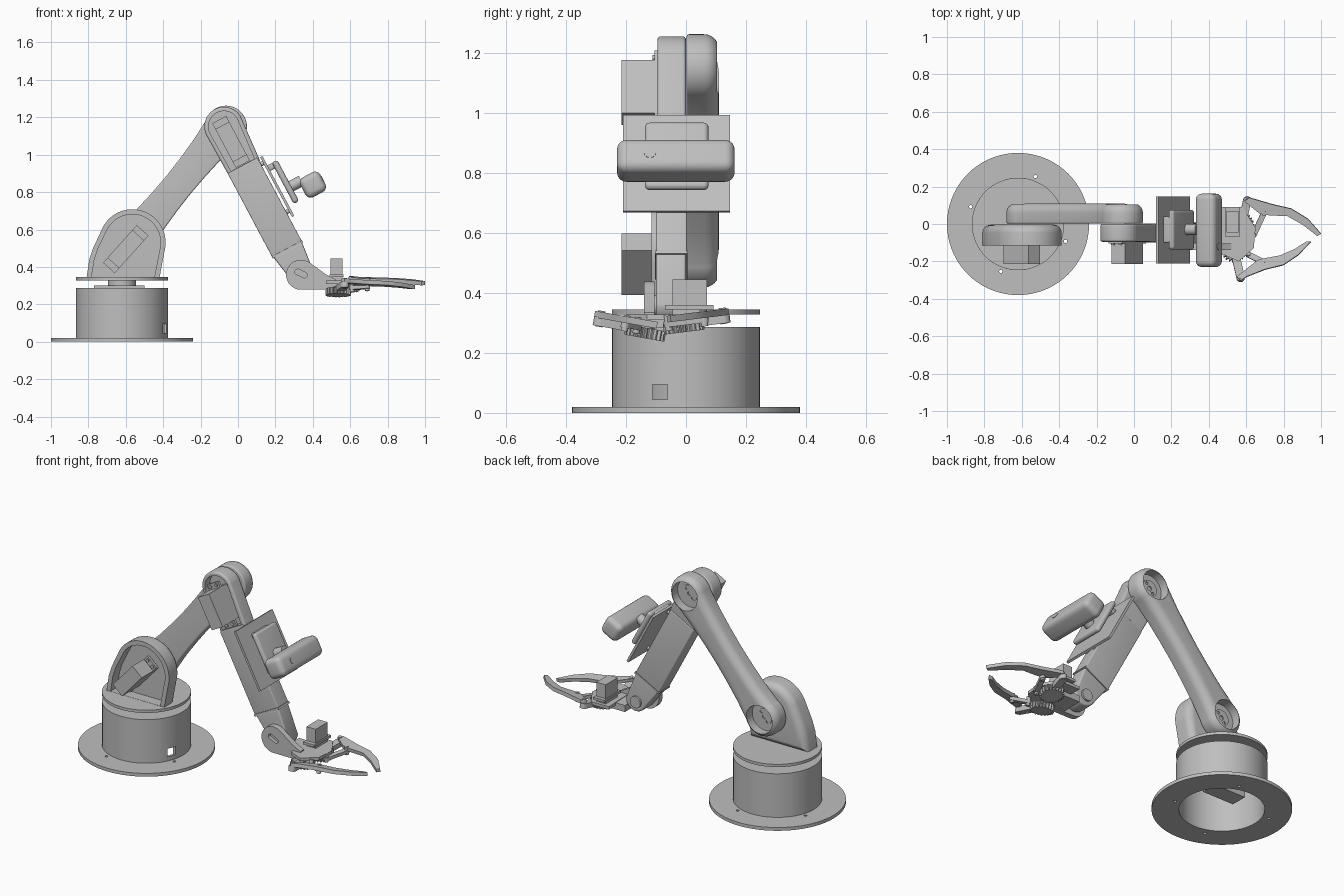
import bpy, bmesh
from math import sin, cos, pi, radians
from mathutils import Matrix, Vector

if "Cube" in bpy.data.objects:
    bpy.data.objects.remove(bpy.data.objects["Cube"])

grey = bpy.data.materials.new("plain grey")
grey.use_nodes = True
grey.diffuse_color = (0.52, 0.52, 0.52, 1)
grey.node_tree.nodes["Principled BSDF"].inputs["Base Color"].default_value = (0.52, 0.52, 0.52, 1)


def frame(x, y, z, pitch=0, roll=0):
    return (Matrix.Translation((x, y, z)) @ Matrix.Rotation(radians(pitch), 4, 'Y')
            @ Matrix.Rotation(radians(roll), 4, 'X'))


WORLD = frame(0, 0, 0)
ARM = frame(-0.57, 0, 0.53, -50.8)       # shoulder joint, x along the upper arm
FORE = frame(-0.075, 0, 1.15, 62)        # elbow joint, x along the forearm
BASE = frame(-0.62, 0, 0)


def add(name, bm, at):
    bm.transform(at)
    bmesh.ops.recalc_face_normals(bm, faces=bm.faces)
    mesh = bpy.data.meshes.new(name)
    bm.to_mesh(mesh)
    bm.free()
    mesh.materials.append(grey)
    mesh.shade_smooth()
    mesh.set_sharp_from_angle(angle=radians(28))
    ob = bpy.data.objects.new(name, mesh)
    bpy.context.scene.collection.objects.link(ob)
    return ob


def prism(name, pts, lo, hi, at=WORLD, axis=1, bev_lo=0, bev_hi=0):
    """Extrude an outline along y (axis 1) or z (axis 2), rounding either cap."""
    bm = bmesh.new()
    verts = [bm.verts.new((p, lo, q) if axis == 1 else (p, q, lo)) for p, q in pts]
    face = bm.faces.new(verts)
    new = bmesh.ops.extrude_face_region(bm, geom=[face])["geom"]
    shift = Vector((0, 0, 0))
    shift[axis] = hi - lo
    bmesh.ops.translate(bm, vec=shift, verts=[v for v in new if isinstance(v, bmesh.types.BMVert)])
    for level, width in ((lo, bev_lo), (hi, bev_hi)):
        if width:
            edges = [e for e in bm.edges if all(abs(v.co[axis] - level) < 1e-5 for v in e.verts)]
            bmesh.ops.bevel(bm, geom=edges, offset=width, segments=6, profile=0.5,
                            affect='EDGES', clamp_overlap=False)
    return add(name, bm, at)


def arc(cx, cy, r, start=0, end=360, n=40):
    full = end - start == 360
    return [(cx + r * cos(radians(start + (end - start) * i / (n if full else n - 1))),
             cy + r * sin(radians(start + (end - start) * i / (n if full else n - 1))))
            for i in range(n)]


def disc(name, x, y, r, lo, hi, at=WORLD, axis=1, n=40, **kw):
    return prism(name, arc(x, y, r, n=n), lo, hi, at, axis, **kw)


def box(name, x, y, z, at=WORLD, bevel=0):
    """Box from three (low, high) ranges."""
    bm = bmesh.new()
    bmesh.ops.create_cube(bm, size=1)
    for v in bm.verts:
        v.co = [lo if c < 0 else hi for c, (lo, hi) in zip(v.co, (x, y, z))]
    if bevel:
        bmesh.ops.bevel(bm, geom=bm.edges[:], offset=bevel, segments=5, profile=0.5, affect='EDGES')
    return add(name, bm, at)


def cut(ob, *cutters):
    for c in cutters:
        mod = ob.modifiers.new("cut", 'BOOLEAN')
        mod.operation, mod.solver, mod.object = 'DIFFERENCE', 'EXACT', c
    bpy.context.view_layer.update()
    mesh = bpy.data.meshes.new_from_object(ob.evaluated_get(bpy.context.evaluated_depsgraph_get()))
    ob.modifiers.clear()
    ob.data = mesh
    mesh.set_sharp_from_angle(angle=radians(28))
    for c in cutters:
        bpy.data.objects.remove(c)


def servo(name, at):
    """Joint motor: body, mounting ears and screws."""
    box(name + "_body", (-0.1, 0.1), (-0.215, -0.03), (-0.042, 0.042), at)
    box(name + "_ears", (-0.135, 0.135), (-0.105, -0.09), (-0.042, 0.042), at)
    for x in (-0.118, 0.118):
        for z in (-0.022, 0.022):
            disc(name + "_screw", x, z, 0.01, -0.112, -0.1, at, n=12)


# Base: flange, hollow drum with closed top, motor and turntable
flange = disc("base_flange", 0, 0, 0.38, 0, 0.02, BASE, 2, 72)
holes = [disc("hole", 0.27 * cos(radians(a)), 0.27 * sin(radians(a)), 0.009, -0.1, 0.1, BASE, 2, 12)
         for a in (70, 160, 250, 340)]
cut(flange, disc("hole", 0, 0, 0.232, -0.1, 0.1, BASE, 2, 48), *holes)
drum = disc("base_drum", 0, 0, 0.247, 0.02, 0.287, BASE, 2, 48)
cut(drum, disc("hole", 0, 0, 0.232, -0.1, 0.27, BASE, 2, 48),
    box("hole", (-0.5, -0.3), (-0.112, -0.062), (0.045, 0.095)))
box("base_motor", (-0.74, -0.53), (-0.05, 0.05), (0.1, 0.3))
box("base_motor_ears", (-0.77, -0.5), (-0.05, 0.05), (0.285, 0.3))
disc("base_spindle", 0.0, 0, 0.075, 0.3, 0.328, BASE, 2)
disc("turntable", 0, 0, 0.247, 0.328, 0.345, BASE, 2, 64)


# Shoulder bracket: rounded shell open to the front
def shoulder_outline(d, bottom):
    return ([(-0.42 - d, bottom)] + arc(-0.565, 0.53, 0.178 - d, -15, 152)
            + [(-0.775 + d, 0.5), (-0.795 + d, 0.44), (-0.81 + d, bottom)])


shoulder = prism("shoulder_bracket", shoulder_outline(0, 0.34), -0.115, -0.003, bev_hi=0.045)
cut(shoulder, prism("hole", shoulder_outline(0.027, 0.346), -0.2, -0.05))
servo("shoulder_motor", frame(-0.6, 0, 0.495, -48))

# Upper arm: waisted link with a dished horn at each end
L = 0.8
half = [(0.64, 0.09), (0.52, 0.083), (0.4, 0.08), (0.28, 0.083), (0.16, 0.09)]
outline = (arc(L, 0, 0.112, -112, 112) + half + arc(0, 0, 0.112, 68, 292)
           + [(x, -z) for x, z in reversed(half)])
arm = prism("upper_arm", outline, 0.002, 0.11, ARM, bev_lo=0.008, bev_hi=0.05)
cut(arm, *[disc("hole", x, 0, 0.086, 0.05, 0.2, ARM) for x in (0, L)])
for x in (0, L):
    horn = disc("arm_horn", x, 0, 0.05, 0.045, 0.056, ARM)
    cut(horn, *[disc("hole", x + dx, 0, r, 0.04, 0.07, ARM, n=16)
                for dx, r in ((-0.033, 0.009), (0, 0.014), (0.033, 0.009))])


# Forearm: recessed elbow shell, box section, cap and tapered wrist end
def elbow_outline(d):
    return arc(0, 0, 0.105 - d, 95, 265) + [(0.25 - d, -0.1 + d), (0.25 - d, 0.085 - d)]


elbow = prism("elbow_shell", elbow_outline(0), -0.095, 0, FORE, bev_lo=0.012, bev_hi=0.012)
cut(elbow, prism("hole", elbow_outline(0.022), -0.2, -0.045, FORE))
servo("elbow_motor", FORE @ frame(0.09, 0, -0.005))
box("forearm_box", (0.23, 0.735), (-0.1, 0.003), (-0.1, 0.08), FORE, 0.006)
box("forearm_cap", (0.733, 0.745), (-0.103, 0.005), (-0.102, 0.083), FORE)
prism("wrist_link", [(0.74, -0.095), (0.74, 0.078)] + arc(0.89, 0, 0.068, 60, -80, 20),
      -0.1, 0, FORE, bev_lo=0.01, bev_hi=0.01)

# Circuit board on posts, with the camera stand and camera
box("board_plate", (0.235, 0.597), (-0.21, 0.147), (0.094, 0.108), FORE)
for u in (0.27, 0.56):
    for y in (-0.08, -0.02):
        disc("board_post", u, y, 0.012, 0.078, 0.096, FORE, 2, 12)
box("camera_stand", (0.29, 0.54), (-0.137, 0.075), (0.135, 0.168), FORE, 0.016)
box("camera_stand_leg", (0.292, 0.325), (-0.1, 0.04), (0.105, 0.15), FORE, 0.008)
disc("camera_stem", 0.45, -0.03, 0.03, 0.16, 0.23, FORE, 2, 24)
camera = box("camera_body", (0.437, 0.557), (-0.23, 0.162), (0.214, 0.334), FORE, 0.032)
disc("camera_lens", 0.497, -0.12, 0.02, 0.33, 0.336, FORE, 2, 24)

# Wrist bracket: slotted side plate, rear plate and joint block
plate_outline = arc(0.337, 0.358, 0.08, 55, 270, 30) + [(0.49, 0.278), (0.52, 0.3), (0.52, 0.335), (0.47, 0.36)]
plate = prism("wrist_side_plate", plate_outline, -0.14, -0.105)
cut(plate, prism("hole", arc(0.02, 0, 0.015, -90, 90, 12) + arc(-0.02, 0, 0.015, 90, 270, 12),
                 -0.2, -0.12, frame(0.337, 0, 0.365, 25)))
box("wrist_block", (0.4, 0.53), (-0.14, 0.02), (0.285, 0.325))
disc("wrist_pin", 0.337, 0.358, 0.035, -0.11, 0.012)

# Gripper: deck, motor, gears, arms, links and jaws
deck = [(0.46, 0.09), (0.58, 0.09), (0.65, -0.02), (0.64, -0.13), (0.56, -0.2), (0.47, -0.16)]
prism("gripper_deck", deck, 0.31, 0.328, axis=2)
box("gripper_motor", (0.495, 0.558), (-0.045, 0.07), (0.32, 0.445))
box("gripper_motor_ears", (0.49, 0.565), (-0.07, 0.092), (0.345, 0.36))


def bar(name, a, b, w, lo, hi, at):
    """Round-ended flat bar between two points."""
    a, b = Vector(a), Vector(b)
    ang = (b - a).to_3d().to_track_quat('X', 'Z').to_euler().z * 180 / pi
    prism(name, arc(*b, w, ang - 90, ang + 90, 10) + arc(*a, w, ang + 90, ang + 270, 10), lo, hi, at, 2)


def gear(name, x, y, r, lo, hi, at, teeth=22):
    pts = []
    for i in range(teeth * 4):
        a, rad = 2 * pi * i / teeth / 4, r if i % 4 < 2 else r * 0.84
        pts.append((x + rad * cos(a), y + rad * sin(a)))
    prism(name, pts, lo, hi, at, 2)


jaws = {
    "left": (frame(0, 0, 0.305, 0, 7), (0.575, -0.01), (0.605, 0.125), (0.64, -0.06), (0.695, 0.06),
             [(0.59, 0.125), (0.615, 0.145), (0.74, 0.108), (0.84, 0.085), (0.93, 0.03), (1.0, -0.05),
              (0.98, -0.062), (0.9, 0), (0.82, 0.045), (0.72, 0.05), (0.67, 0.06)]),
    "right": (frame(0, 0, 0.26, 0, -10), (0.535, -0.135), (0.57, -0.29), (0.61, -0.165), (0.69, -0.205),
              [(0.55, -0.29), (0.57, -0.312), (0.6, -0.29), (0.7, -0.25), (0.8, -0.225), (0.88, -0.17),
               (0.945, -0.1), (0.92, -0.1), (0.86, -0.14), (0.78, -0.175), (0.7, -0.19), (0.66, -0.2)]),
}
for side, (at, hub, knee, root, joint, finger) in jaws.items():
    gear(side + "_gear", *hub, 0.068, -0.035, 0, at)
    bar(side + "_jaw_arm", hub, knee, 0.022, -0.022, 0.008, at)
    bar(side + "_jaw_link", root, joint, 0.015, -0.012, 0.008, at)
    prism(side + "_jaw", finger, 0.004, 0.026, at, 2)
    for p in (knee, joint, root):
        disc(side + "_jaw_rivet", *p, 0.012, -0.024, 0.03, at, 2, 16)
